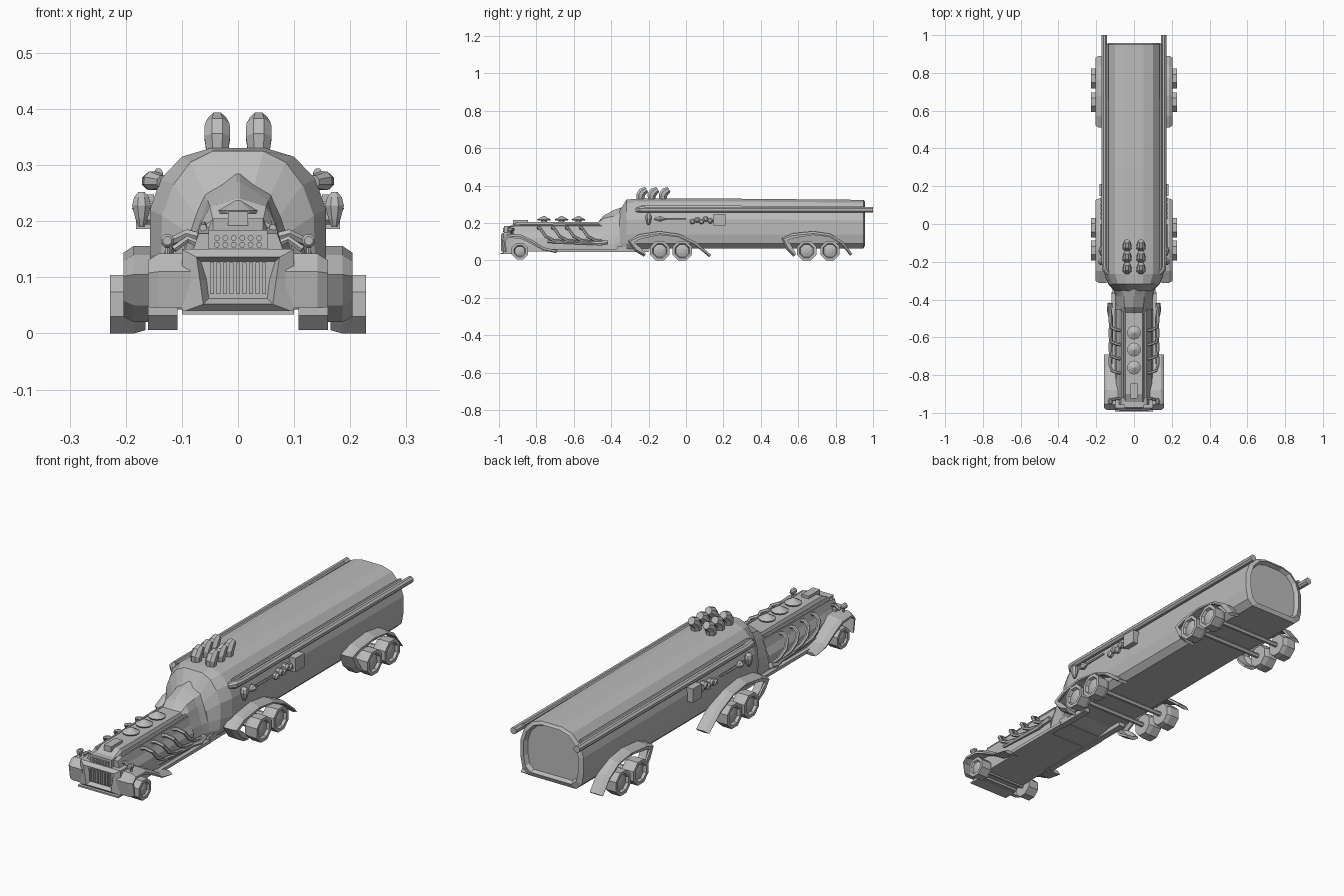
import bpy, bmesh, math
from mathutils import Vector

grey = bpy.data.materials.new("plain grey")
grey.diffuse_color = (0.5, 0.5, 0.5, 1)


def loft(name, rings):
    """Skin a row of equal rings, with caps at both ends."""
    bm = bmesh.new()
    vs = [[bm.verts.new(p) for p in r] for r in rings]
    n = len(rings[0])
    for a, b in zip(vs, vs[1:]):
        for i in range(n):
            j = (i + 1) % n
            bm.faces.new((a[i], a[j], b[j], b[i]))
    bm.faces.new(vs[0])
    bm.faces.new(vs[-1])
    bmesh.ops.recalc_face_normals(bm, faces=bm.faces)
    me = bpy.data.meshes.new(name)
    bm.to_mesh(me)
    bm.free()
    me.materials.append(grey)
    ob = bpy.data.objects.new(name, me)
    bpy.context.collection.objects.link(ob)
    return ob


def ring(y, pts, s=1, zc=0.2):
    """Closed symmetric section at y from its right half (x, z)."""
    full = pts + [(-x, z) for x, z in reversed(pts)]
    return [Vector((x * s, y, zc + (z - zc) * s)) for x, z in full]


def tube(name, path, radii, sides=8, straight=False):
    path = [Vector(p) for p in path]
    if not isinstance(radii, (list, tuple)):
        radii = [radii] * len(path)
    rings, prev, u = [], None, None
    for i, p in enumerate(path):
        if straight:
            t = Vector(straight)
        else:
            t = (path[min(i + 1, len(path) - 1)] - path[max(i - 1, 0)]).normalized()
        if u is None:
            ref = Vector((0, 0, 1)) if abs(t.z) < 0.8 else Vector((1, 0, 0))
            u = (ref - t * ref.dot(t)).normalized()
        else:
            u = prev.rotation_difference(t) @ u
        prev = t
        v = t.cross(u)
        angs = [2 * math.pi * (k + 0.5) / sides for k in range(sides)]
        rings.append([p + (u * math.cos(a) + v * math.sin(a)) * radii[i] for a in angs])
    return loft(name, rings)


def box(name, x0, x1, y0, y1, z0, z1):
    return loft(name, [[(x0, y, z0), (x1, y, z0), (x1, y, z1), (x0, y, z1)] for y in (y0, y1)])


def fender(name, s, path, x0, x1, lips):
    """Bent mudguard along (y, z) points with a turned-down outer lip."""
    rings = []
    for i, (y, z) in enumerate(path):
        a, b = path[max(i - 1, 0)], path[min(i + 1, len(path) - 1)]
        d = Vector((b[0] - a[0], b[1] - a[1])).normalized()
        ny, nz, w = d.y, -d.x, lips[i]
        sec = [(x0, 0), (x1 - 0.018, 0), (x1, 0.012), (x1, w), (x1 - 0.008, w), (x1 - 0.02, 0.016), (x0, 0.01)]
        rings.append([(s * x, y + ny * o, z + nz * o) for x, o in sec])
    return loft(name, rings)


# tank body with domed front and recessed rear panel
tank = [(.05, .33), (.10, .315), (.138, .275), (.157, .22), (.157, .14), (.147, .09), (.12, .065)]
loft("tank_body", [
    ring(-.355, [(.03, .265), (.055, .24), (.075, .21), (.09, .18), (.1, .13), (.105, .09), (.1, .05)]),
    ring(-.318, [(.045, .325), (.085, .305), (.115, .265), (.135, .21), (.137, .14), (.13, .09), (.11, .055)]),
    ring(-.265, tank), ring(.3, tank),
    ring(.95, [(x, z - .006 if z > .2 else z) for x, z in tank]),
    ring(.958, tank, .86), ring(.94, tank, .8)])

# cab between hood and tank
loft("cab", [
    ring(-.34, [(.004, .285), (.06, .25), (.08, .21), (.09, .18), (.105, .13), (.108, .09), (.1, .05)]),
    ring(-.385, [(.004, .27), (.054, .237), (.066, .205), (.075, .18), (.09, .13), (.097, .09), (.1, .05)]),
    ring(-.44, [(.004, .24), (.05, .226), (.064, .2), (.072, .17), (.085, .13), (.095, .09), (.1, .05)]),
    ring(-.47, [(.004, .205), (.045, .203), (.062, .19), (.072, .16), (.085, .13), (.095, .09), (.1, .05)])])

# long hood with raised centre strip, sloping nose
hood = [(.045, .205), (.052, .19), (.07, .185), (.08, .15), (.095, .12), (.1, .08), (.1, .048)]
loft("hood", [ring(-.45, hood), ring(-.9, hood),
              ring(-.955, [(x, min(z, .178)) for x, z in hood])])
box("hood_scoop", -.018, .018, -.925, -.845, .19, .217)
box("upper_intake", -.053, .053, -.972, -.88, .148, .184)
for i in range(6):
    for z in (.158, .17):
        x = (i - 2.5) * .015
        tube("intake_hole", [(x, -.97, z), (x, -.978, z)], .0055, 6)

# radiator shell with recessed grille
outer = [(.1, .15), (.1, .1), (.1, .038)]
mid = [(.074, .136), (.068, .095), (.062, .052)]
inner = [(.066, .128), (.056, .095), (.052, .062)]
loft("radiator_shell", [ring(-.92, outer), ring(-.975, outer), ring(-.99, mid), ring(-.972, inner)])
for i in range(9):
    x = (i - 4) * .0115
    box("grille_bar", x - .0035, x + .0035, -.984, -.97, .07, .126)
box("front_bumper", -.1, .1, -.992, -.93, .034, .041)

# mushroom air cleaners on the hood
for y in (-.76, -.665, -.575):
    tube("air_cleaner", [(0, y, z) for z in (.195, .213, .213, .219, .238)],
         [.016, .016, .034, .037, .003], 10, (0, 0, 1))

# axles
for y in (-.14, -.02, .645, .77):
    tube("rear_axle", [(-.17, y, .052), (.17, y, .052)], .011, 6)
tube("front_axle", [(-.12, -.888, .05), (.12, -.888, .05)], .009, 6)

for s in (-1, 1):
    # rear wheels
    for y in (-.14, -.02, .645, .77):
        tube("rear_wheel", [(s * x, y, .052) for x in (.165, .185, .228, .228, .216, .222)],
             [.05, .0562, .0562, .041, .036, .012], 8, (1, 0, 0))
    # front wheels
    tube("front_wheel", [(s * x, -.888, .05) for x in (.108, .16, .16, .152, .157)],
         [.0475, .0475, .033, .028, .01], 8, (1, 0, 0))

    # rear mudguards over each wheel pair
    lips = [.02, .035, .035, .026, .02, .018, .016, .012]
    fender("tank_fender", s, [(-.225, .02), (-.275, .05), (-.312, .105), (-.25, .14), (-.14, .156),
                              (-.04, .142), (.05, .1), (.135, .03)], .145, .204, lips)
    fender("tail_fender", s, [(.575, .02), (.535, .06), (.51, .12), (.57, .145), (.68, .156),
                              (.77, .143), (.84, .1), (.89, .035)], .145, .204, lips)
    # front mudguard and running board
    fender("front_fender", s, [(-.975, .045), (-.985, .11), (-.955, .142), (-.88, .138), (-.82, .108),
                               (-.76, .07), (-.69, .055)], .085, .16, [.018, .02, .022, .022, .02, .016, .012])
    box("running_board", s * .09, s * .118, -.72, -.36, .046, .06)
    box("chassis_rail", s * .085, s * .115, -.37, -.2, .046, .075)

    # headlamps
    tube("headlamp", [(s * .126, y, .165) for y in (-.955, -.95, -.935, -.92)],
         [.008, .0125, .012, .004], 8, (0, 1, 0))
    tube("headlamp_stem", [(s * .126, -.937, .125), (s * .126, -.937, .16)], .005, 6)
    tube("headlamp_arm", [(s * .06, -.925, .155), (s * .09, -.925, .168), (s * .115, -.93, .15)], .007, 6)

    # side header pipes sweeping down into a collector
    for i in range(4):
        y = -.79 + i * .075
        tube("header_pipe", [(s * .06, y, .17), (s * .09, y + .003, .178), (s * .118, y + .015, .165),
                             (s * .126, y + .04, .13), (s * .126, y + .08, .108), (s * .122, y + .14, .098)],
             .0085, 6)
    tube("collector_pipe", [(s * .122, -.74, .1), (s * .122, -.5, .093), (s * .132, -.455, .09), (s * .126, -.42, .098)],
         [.008, .012, .012, .014], 6)
    tube("hood_rail", [(s * .062, -.92, .188), (s * .062, -.46, .193)], .007, 6)

    # long exhaust pipes along the tank
    tube("long_pipe", [(s * .135, -.265, .27), (s * .152, -.24, .272), (s * .157, -.2, .271), (s * .157, 1.0, .271)],
         [.012, .018, .0155, .0155], 8)
    tube("pipe_rail", [(s * .142, -.24, .287), (s * .142, .95, .284)], .008, 6)

    # equipment hung on the tank sides
    box("side_box", s * .15, s * .182, .147, .212, .186, .248)
    tube("side_lantern", [(s * .172, -.2, z) for z in (.19, .205, .228, .243, .252)],
         [.006, .012, .018, .014, .006], 8, (0, 0, 1))
    tube("side_spike", [(s * .172, y, .223) for y in (-.17, -.14, -.11, -.105, .0)],
         [.004, .017, .004, .006, .005], 6, (0, 1, 0))
    for k, (y, z) in enumerate([(.035, .208), (.06, .218), (.083, .208), (.105, .222), (.13, .212)]):
        tube("side_canister", [(s * .152, y, z), (s * .17, y, z), (s * .178, y, z)],
             [.015, .015, .008], 8, (1, 0, 0))

    # exhaust stacks on the roof, bent backwards
    for y in (-.245, -.185, -.125):
        x = s * .037
        tube("roof_stack", [(x, y, .318), (x, y + .002, .35), (x, y + .013, .367), (x, y + .034, .38)],
             [.02, .025, .024, .017], 8)
